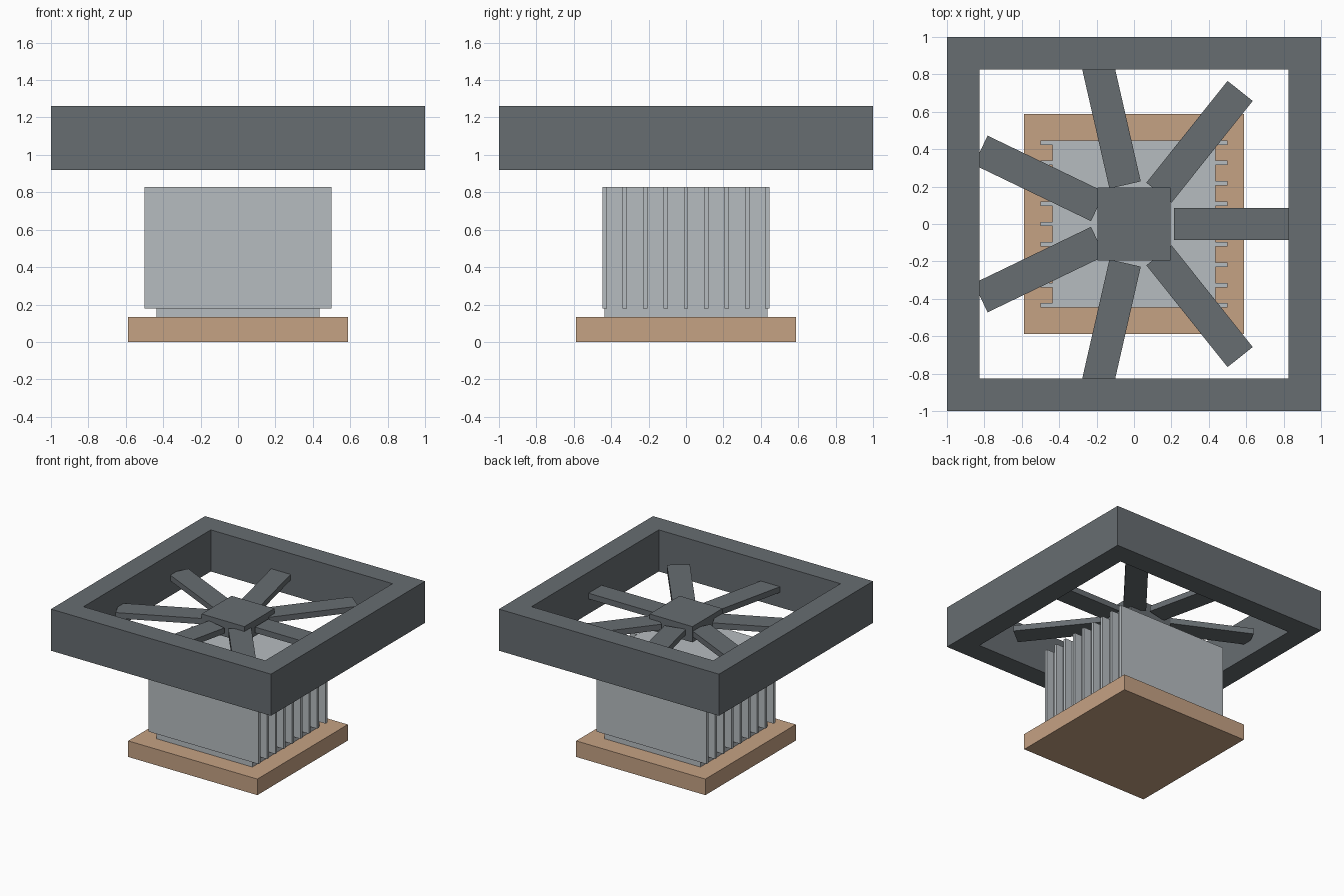
import bpy
import bmesh
from math import cos, sin, tau
from mathutils import Matrix

old = bpy.data.objects.get("Cube")
if old:
    bpy.data.objects.remove(old, do_unlink=True)


def material(name, rgb):
    mat = bpy.data.materials.new(name)
    mat.use_nodes = True
    mat.diffuse_color = (*rgb, 1)
    mat.node_tree.nodes["Principled BSDF"].inputs["Base Color"].default_value = (*rgb, 1)
    return mat


dark_grey = material("dark grey plastic", (0.135, 0.153, 0.166))
light_grey = material("light grey metal", (0.47, 0.505, 0.53))
copper = material("copper", (0.56, 0.36, 0.23))


def add_object(name, bm, mat):
    bmesh.ops.recalc_face_normals(bm, faces=bm.faces)
    mesh = bpy.data.meshes.new(name)
    bm.to_mesh(mesh)
    bm.free()
    mesh.materials.append(mat)
    obj = bpy.data.objects.new(name, mesh)
    bpy.context.collection.objects.link(obj)
    return obj


def box(name, mat, size, z_low, z_high, centre=(0, 0), angle=0):
    """Box with a given x, y size, spanning two heights, turned about z."""
    bm = bmesh.new()
    bmesh.ops.create_cube(bm, size=1)
    place = Matrix.Translation((*centre, (z_low + z_high) / 2))
    turn = Matrix.Rotation(angle, 4, "Z")
    scale = Matrix.Diagonal((*size, z_high - z_low, 1))
    bm.transform(place @ turn @ scale)
    return add_object(name, bm, mat)


def square_ring(name, mat, outer, inner, z_low, z_high):
    """Square frame swept from a rectangular section around four corners."""
    bm = bmesh.new()
    section = [(outer, z_low), (outer, z_high), (inner, z_high), (inner, z_low)]
    corners = [(1, 1), (-1, 1), (-1, -1), (1, -1)]
    loops = [[bm.verts.new((sx * r, sy * r, z)) for r, z in section] for sx, sy in corners]
    for i in range(4):
        a, b = loops[i], loops[(i + 1) % 4]
        for j in range(4):
            k = (j + 1) % 4
            bm.faces.new((a[j], b[j], b[k], a[k]))
    return add_object(name, bm, mat)


# Contact plate and heat sink core
box("base_plate", copper, (1.174, 1.174), 0, 0.132)
box("heat_sink_core", light_grey, (0.87, 0.87), 0.132, 0.828)

# Evenly spaced cooling fins
FINS = 9
for i in range(FINS):
    y = (i / (FINS - 1) - 0.5) * 0.87
    box(f"cooling_fin_{i + 1}", light_grey, (1.0, 0.024), 0.178, 0.828, (0, y))

# Fan frame and hub
square_ring("fan_frame", dark_grey, 1.0, 0.826, 0.92, 1.262)
box("fan_hub", dark_grey, (0.39, 0.39), 1.0, 1.13)

# Fan blades around the hub
BLADES = 7
for i in range(BLADES):
    a = tau * i / BLADES
    box(f"fan_blade_{i + 1}", dark_grey, (0.696, 0.172), 1.043, 1.09,
        (0.562 * cos(a), 0.562 * sin(a)), a)
